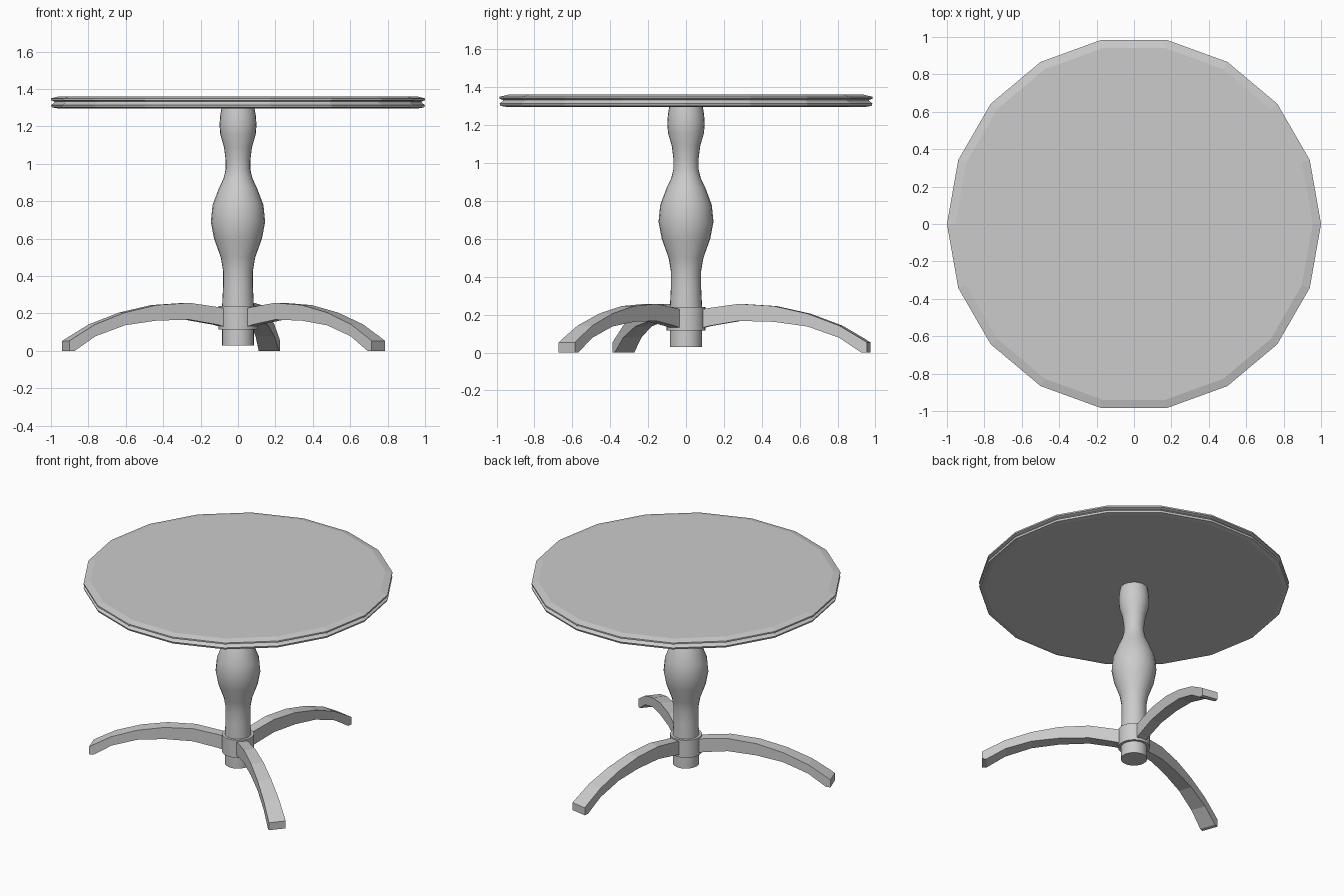
import bpy, bmesh
from math import cos, sin, radians, tau

if "Cube" in bpy.data.objects:
    bpy.data.objects.remove(bpy.data.objects["Cube"])


def make_object(name, bm, smooth=False):
    bmesh.ops.recalc_face_normals(bm, faces=bm.faces[:])
    mesh = bpy.data.meshes.new(name)
    bm.to_mesh(mesh)
    bm.free()
    ob = bpy.data.objects.new(name, mesh)
    bpy.context.collection.objects.link(ob)
    if smooth:
        bpy.ops.object.select_all(action='DESELECT')
        bpy.context.view_layer.objects.active = ob
        ob.select_set(True)
        bpy.ops.object.shade_smooth_by_angle(angle=radians(35))
    return ob


def bridge(bm, rings):
    """Skin a list of vertex rings and cap both ends."""
    for a, b in zip(rings, rings[1:]):
        n = len(a)
        for i in range(n):
            j = (i + 1) % n
            bm.faces.new((a[i], a[j], b[j], b[i]))
    bm.faces.new(rings[0][::-1])
    bm.faces.new(rings[-1])


def lathe(name, profile, sides, smooth=False):
    bm = bmesh.new()
    rings = [[bm.verts.new((r * cos(tau * i / sides), r * sin(tau * i / sides), z))
              for i in range(sides)] for r, z in profile]
    bridge(bm, rings)
    return make_object(name, bm, smooth)


def leg(name, angle, sections):
    """Sweep a rectangle outward: (distance, top z, bottom z, half width)."""
    c, s = cos(radians(angle)), sin(radians(angle))
    bm = bmesh.new()
    rings = []
    for d, top, bot, w in sections:
        corners = ((-w, bot), (w, bot), (w, top), (-w, top))
        rings.append([bm.verts.new((d * c - o * s, d * s + o * c, z)) for o, z in corners])
    bridge(bm, rings)
    return make_object(name, bm)


# 18-sided top with a grooved rim
lathe("table_top", [(0.965, 1.297), (0.995, 1.302), (1.0, 1.315), (0.985, 1.325),
                    (0.98, 1.333), (1.0, 1.34), (1.0, 1.35), (0.955, 1.361)], 18)

# turned pedestal
lathe("pedestal_column", [(0.085, 0.03), (0.085, 0.24), (0.08, 0.34), (0.08, 0.43),
                          (0.092, 0.5), (0.128, 0.6), (0.145, 0.69), (0.136, 0.78),
                          (0.102, 0.87), (0.078, 0.92), (0.066, 0.97), (0.066, 1.02),
                          (0.075, 1.09), (0.095, 1.16), (0.099, 1.21), (0.095, 1.26),
                          (0.088, 1.3)], 24, True)

# collar where the legs meet
lathe("leg_collar", [(0.103, 0.115), (0.103, 0.24)], 24, True)

# three arched legs
sections = [(0.06, 0.222, 0.122, 0.034), (0.13, 0.235, 0.14, 0.035),
            (0.29, 0.257, 0.167, 0.038), (0.48, 0.245, 0.162, 0.042),
            (0.66, 0.205, 0.137, 0.046), (0.83, 0.142, 0.078, 0.051),
            (0.95, 0.072, 0.0, 0.055), (0.98, 0.053, 0.0, 0.056)]
for name, angle in (("back_leg", 80), ("left_leg", 200), ("right_leg", 320)):
    leg(name, angle, sections)
